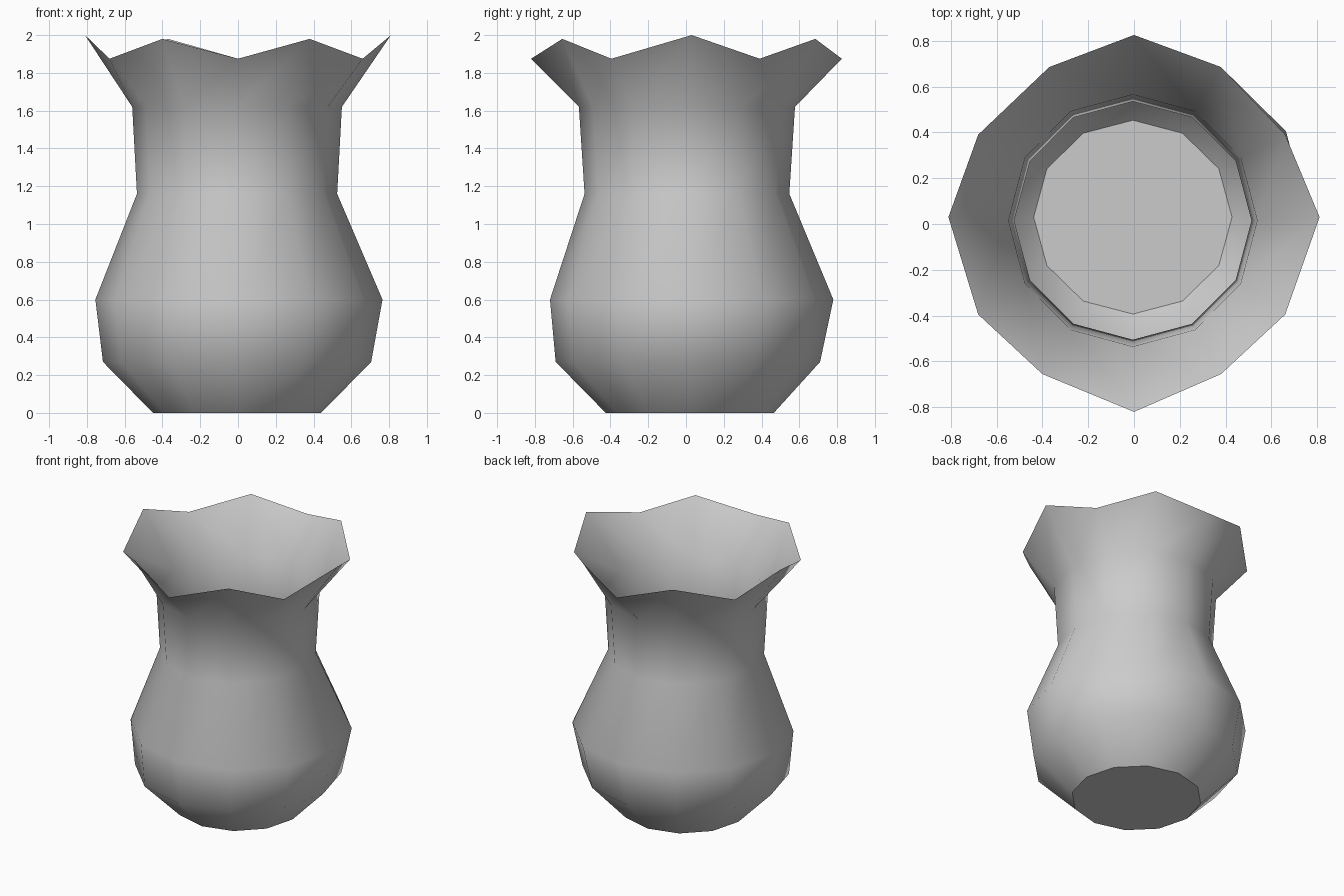
import bpy, bmesh, math

cube = bpy.data.objects.get("Cube")
if cube:
    bpy.data.objects.remove(cube, do_unlink=True)

SIDES = 12

# Material
clay = bpy.data.materials.new("pale_grey_clay")
clay.use_nodes = True
GREY = (0.6, 0.6, 0.6, 1)
clay.diffuse_color = GREY
clay.node_tree.nodes["Principled BSDF"].inputs["Base Color"].default_value = GREY

# Wall rings: height, centre x, centre y, half width, half depth
outer_rings = [
    (0.0, -0.005, 0.02, 0.445, 0.445),
    (0.27, -0.005, 0.01, 0.71, 0.70),
    (0.60, 0.005, 0.03, 0.76, 0.75),
    (1.16, -0.005, 0.005, 0.53, 0.542),
    (1.62, -0.005, 0.005, 0.555, 0.572),
]
# The lining sits just inside, set back further at the front
inner_rings = [(max(z, 0.008), cx, cy + 0.01, rx - 0.012, ry - 0.022)
               for z, cx, cy, rx, ry in outer_rings]

# Flared lip, counter-clockwise from the left side
lip = [(0.81, 0.03), (0.66, 0.39), (0.38, 0.685), (0, 0.825),
       (-0.37, 0.685), (-0.68, 0.39), (-0.81, 0.03), (-0.68, -0.395),
       (-0.40, -0.655), (0, -0.82), (0.38, -0.655), (0.66, -0.395)]


def lip_height(i):
    if i % 2:
        return 1.875
    return 2.0 if i % 6 == 0 else 1.98


def add_ring(bm, ring):
    z, cx, cy, rx, ry = ring
    angles = [math.tau * i / SIDES for i in range(SIDES)]
    return [bm.verts.new((cx + rx * math.cos(a), cy + ry * math.sin(a), z))
            for a in angles]


def bridge(bm, low, high):
    for i in range(SIDES):
        j = (i + 1) % SIDES
        bm.faces.new((low[i], low[j], high[j], high[i])).smooth = True


def add_sheet(bm, rings, rim):
    loops = [add_ring(bm, r) for r in rings] + [rim]
    for low, high in zip(loops, loops[1:]):
        bridge(bm, low, high)
    base = bm.faces.new(loops[0])
    for edge in base.edges:
        edge.smooth = False


# Vase: outer wall and lining joined along the wavy lip
bm = bmesh.new()
rim = [bm.verts.new((x, y, lip_height(i))) for i, (x, y) in enumerate(lip)]
add_sheet(bm, outer_rings, rim)
add_sheet(bm, inner_rings, rim)
bmesh.ops.recalc_face_normals(bm, faces=bm.faces[:])
for edge in bm.edges:
    if all(v in rim for v in edge.verts):
        edge.smooth = False
mesh = bpy.data.meshes.new("vase")
bm.to_mesh(mesh)
bm.free()
mesh.materials.append(clay)
vase = bpy.data.objects.new("vase", mesh)
bpy.context.collection.objects.link(vase)
